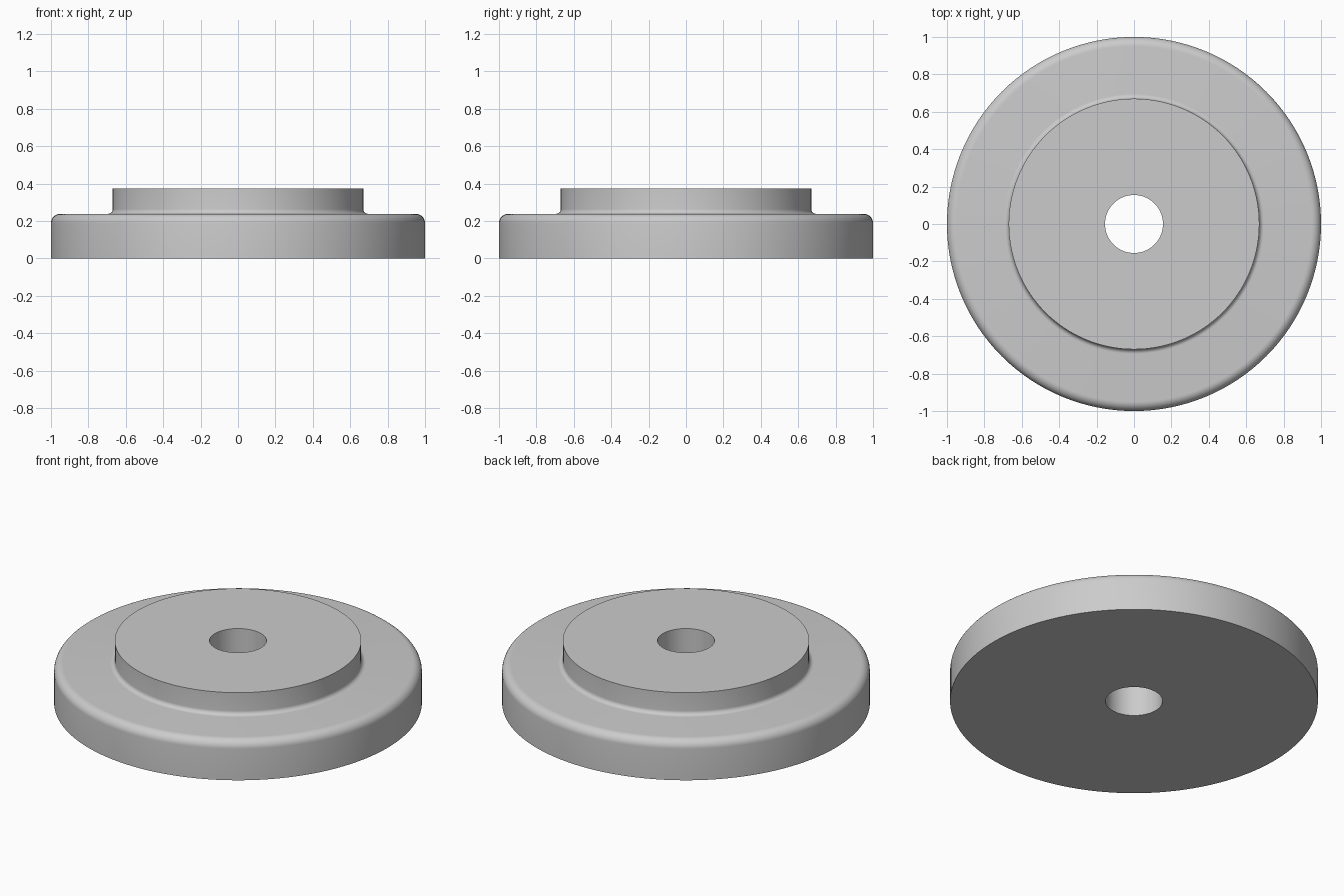
import bpy
import bmesh
import math

cube = bpy.data.objects.get("Cube")
if cube:
    bpy.data.objects.remove(cube, do_unlink=True)

# Main dimensions
BORE, HUB, RIM = 0.155, 0.67, 1.0
FLANGE_TOP, HUB_TOP = 0.238, 0.372
FILLET, ROUND = 0.025, 0.05
SEGMENTS = 128


def arc(cx, cz, radius, start, end, steps=8):
    """Points (r, z) along an arc, angles in degrees."""
    angles = [math.radians(start + (end - start) * i / steps) for i in range(steps + 1)]
    return [(cx + radius * math.cos(a), cz + radius * math.sin(a)) for a in angles]


def lathe(name, profile, material):
    """Revolve a closed (r, z) profile around the z axis."""
    bm = bmesh.new()
    verts = [bm.verts.new((r, 0, z)) for r, z in profile]
    edges = [bm.edges.new((verts[i - 1], verts[i])) for i in range(len(verts))]
    bmesh.ops.spin(bm, geom=verts + edges, cent=(0, 0, 0), axis=(0, 0, 1),
                   angle=math.tau, steps=SEGMENTS, use_merge=True)
    bmesh.ops.remove_doubles(bm, verts=bm.verts, dist=1e-5)
    bmesh.ops.recalc_face_normals(bm, faces=bm.faces)
    mesh = bpy.data.meshes.new(name)
    bm.to_mesh(mesh)
    bm.free()
    mesh.materials.append(material)
    obj = bpy.data.objects.new(name, mesh)
    bpy.context.collection.objects.link(obj)
    return obj


# Plain grey material
grey = bpy.data.materials.new("light_grey")
grey.use_nodes = True
colour = (0.6, 0.6, 0.6, 1.0)
grey.diffuse_color = colour
grey.node_tree.nodes["Principled BSDF"].inputs["Base Color"].default_value = colour

# Flange with rounded rim, filleted hub and central bore
profile = [(BORE, 0), (RIM, 0)]
profile += arc(RIM - ROUND, FLANGE_TOP - ROUND, ROUND, 0, 90)
profile += arc(HUB + FILLET, FLANGE_TOP + FILLET, FILLET, 270, 180)
profile += [(HUB, HUB_TOP), (BORE, HUB_TOP)]
flange = lathe("hubbed_flange", profile, grey)

# Smooth curved walls, sharp rims
bpy.ops.object.select_all(action='DESELECT')
flange.select_set(True)
bpy.context.view_layer.objects.active = flange
bpy.ops.object.shade_smooth_by_angle(angle=math.radians(30))
